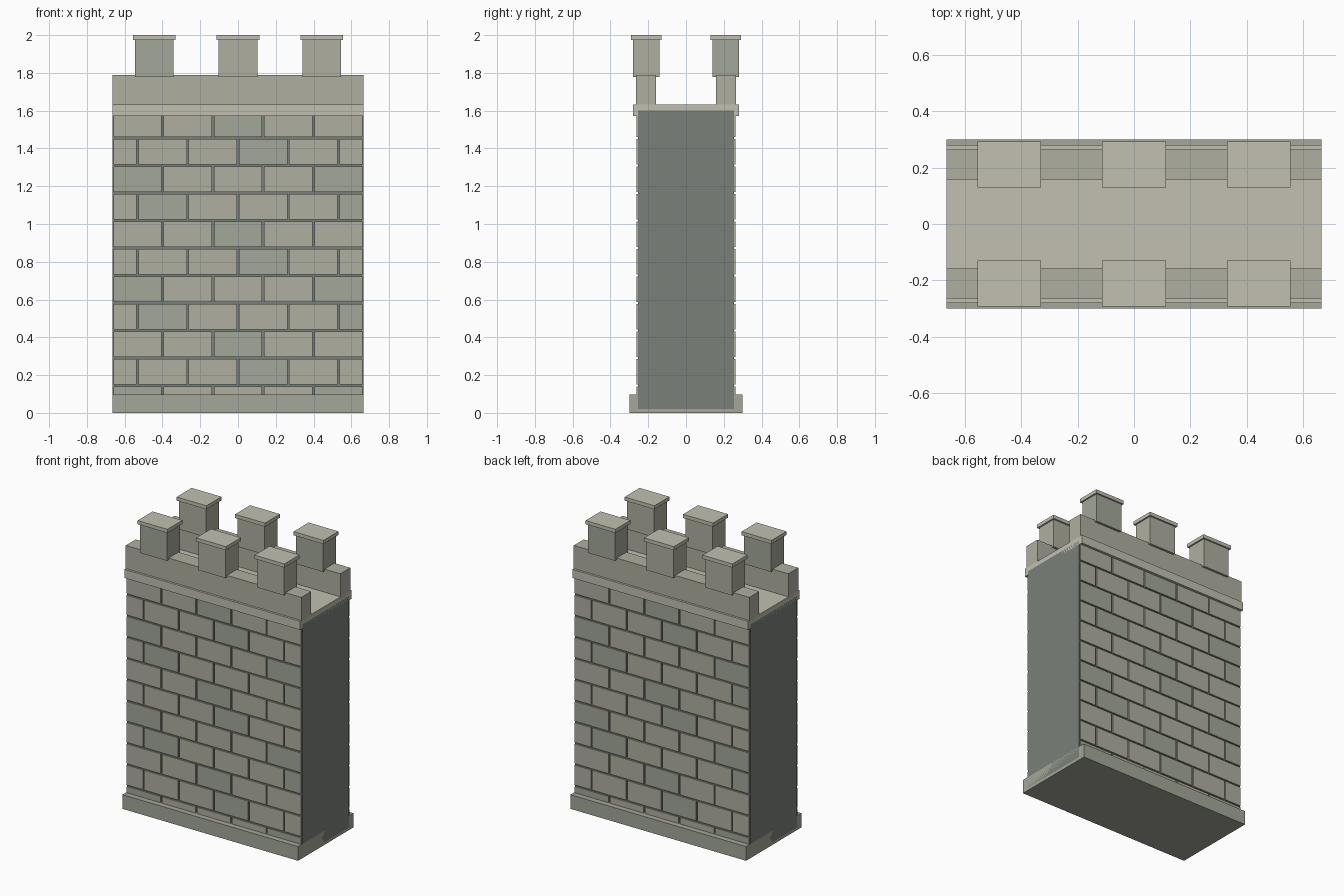
import bpy, bmesh
from mathutils import Matrix, Vector

if "Cube" in bpy.data.objects:
    bpy.data.objects.remove(bpy.data.objects["Cube"])


def material(name, rgb):
    m = bpy.data.materials.new(name)
    m.diffuse_color = (*rgb, 1)
    m.use_nodes = True
    m.node_tree.nodes["Principled BSDF"].inputs["Base Color"].default_value = m.diffuse_color
    return m


STONE = material("stone", (0.434, 0.429, 0.352))
MOSSY = material("mossy_stone", (0.366, 0.386, 0.314))
TRIM = material("pale_trim", (0.539, 0.527, 0.445))
MORTAR = material("mortar", (0.195, 0.220, 0.188))


def boxes(name, spans, mat):
    """One object made of boxes, each given as (x0, x1, y0, y1, z0, z1)."""
    bm = bmesh.new()
    for x0, x1, y0, y1, z0, z1 in spans:
        mid = Vector((x0 + x1, y0 + y1, z0 + z1)) / 2
        size = Matrix.Diagonal((x1 - x0, y1 - y0, z1 - z0, 1))
        bmesh.ops.create_cube(bm, size=1, matrix=Matrix.Translation(mid) @ size)
    mesh = bpy.data.meshes.new(name)
    bm.to_mesh(mesh)
    bm.free()
    mesh.materials.append(mat)
    ob = bpy.data.objects.new(name, mesh)
    bpy.context.collection.objects.link(ob)


def turned(s):
    """The same box rotated half a turn about z, for the back face."""
    return (-s[1], -s[0], -s[3], -s[2], s[4], s[5])


def both_sides(name, spans, mat):
    boxes("front_" + name, spans, mat)
    boxes("back_" + name, [turned(s) for s in spans], mat)


HX = 0.665                      # half the wall width
ROWS, ROW_H = 11, 1.6 / 11
BRICK, GAP = 2 * HX / 5, 0.01

# Wall body, plinth and walkway slab
boxes("wall_core", [(-HX, HX, -0.253, 0.253, 0.02, 1.6)], MORTAR)
boxes("base_plinth", [(-HX, HX, -0.30, 0.30, 0, 0.097)], MOSSY)
boxes("walkway_slab", [(-HX, HX, -0.28, 0.28, 1.573, 1.632)], TRIM)

# Running-bond bricks, with every fourth one mossy along the diagonals
plain, mossy = [], []
for r in range(ROWS):
    shift = BRICK / 2 if r % 2 else 0
    for c in range(6 if r % 2 else 5):
        x0 = max(-HX, -HX + c * BRICK - shift)
        x1 = min(HX, -HX + (c + 1) * BRICK - shift)
        span = (x0 + GAP / 2, x1 - GAP / 2, -0.262, -0.24,
                r * ROW_H + GAP / 2, (r + 1) * ROW_H - GAP / 2)
        (plain if (r + c) % 4 else mossy).append(span)
both_sides("bricks", plain, STONE)
both_sides("mossy_bricks", mossy, MOSSY)

# Parapet walls along both edges
both_sides("parapet", [(-HX, HX, -0.265, -0.158, 1.62, 1.79)], STONE)

# Merlons with overhanging caps
for i, label in enumerate(("left", "middle", "right")):
    x = (i - 1) * 0.443
    both_sides(label + "_merlon",
               [(x - 0.102, x + 0.102, -0.281, -0.141, 1.777, 1.98)],
               STONE if i else MOSSY)
    both_sides(label + "_merlon_cap",
               [(x - 0.113, x + 0.113, -0.292, -0.13, 1.975, 2.0)], TRIM)
